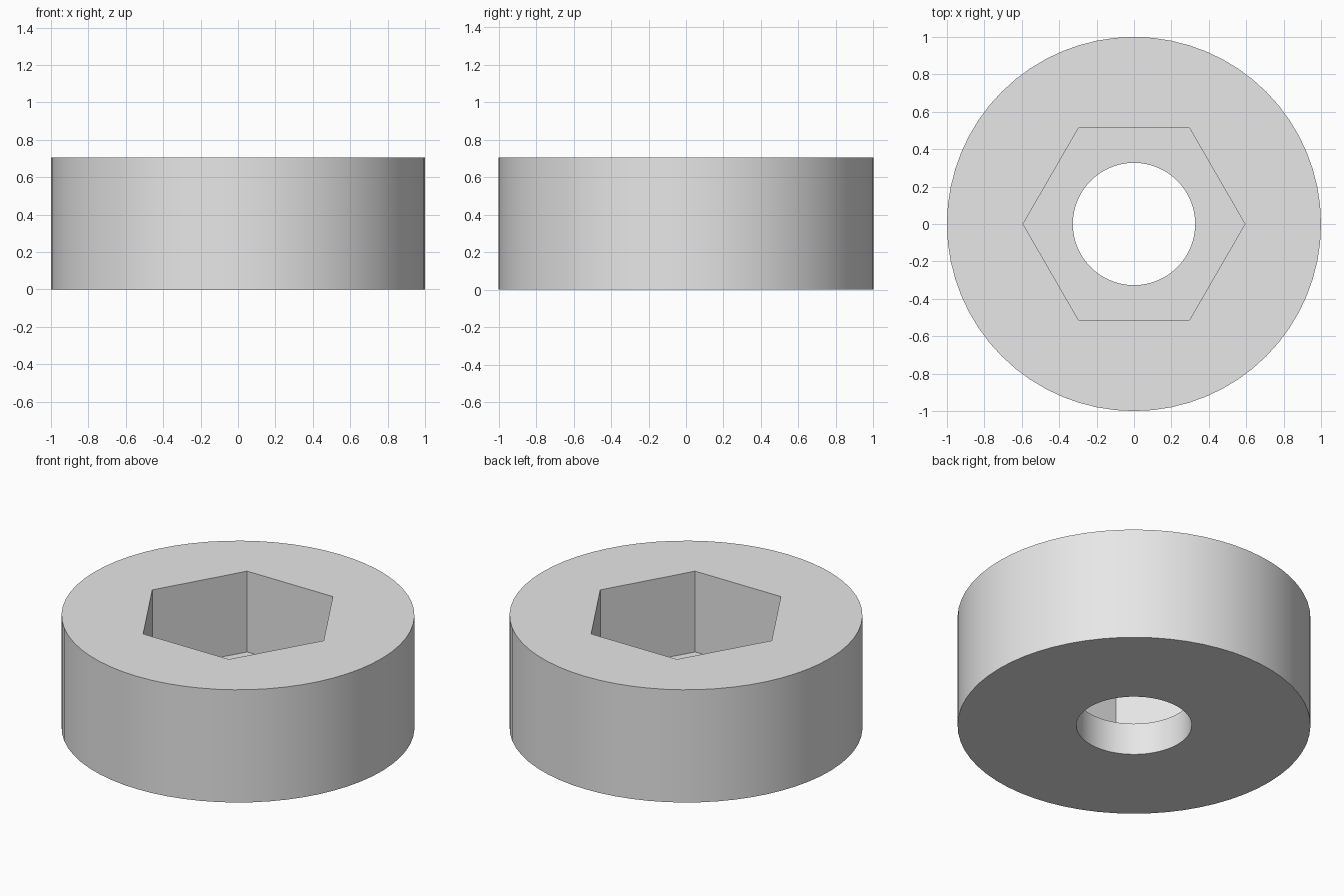
import bpy
import math

cube = bpy.data.objects.get("Cube")
if cube:
    bpy.data.objects.remove(cube, do_unlink=True)

HEIGHT = 0.705       # overall thickness
FLOOR = 0.2          # level of the hex pocket floor
HEX_RADIUS = 0.593   # centre to corner
BORE_RADIUS = 0.327

grey = bpy.data.materials.new("light grey")
grey.use_nodes = True
colour = (0.8, 0.8, 0.8, 1)
grey.diffuse_color = colour
grey.node_tree.nodes["Principled BSDF"].inputs["Base Color"].default_value = colour


def prism(name, sides, radius, bottom, top, turn=0):
    """Upright prism or cylinder between two heights."""
    bpy.ops.mesh.primitive_cylinder_add(
        vertices=sides, radius=radius, depth=top - bottom,
        location=(0, 0, (bottom + top) / 2), rotation=(0, 0, turn))
    obj = bpy.context.object
    obj.name = name
    obj.data.materials.append(grey)
    return obj


def cut(body, cutter):
    """Subtract the cutter, then discard it."""
    mod = body.modifiers.new(cutter.name, 'BOOLEAN')
    mod.operation = 'DIFFERENCE'
    mod.solver = 'EXACT'
    mod.object = cutter
    bpy.context.view_layer.objects.active = body
    bpy.ops.object.modifier_apply(modifier=mod.name)
    bpy.data.objects.remove(cutter, do_unlink=True)


# Round body with a hex pocket from above and a bore right through
body = prism("round_body", 64, 1, 0, HEIGHT)
cut(body, prism("hex_pocket", 6, HEX_RADIUS, FLOOR, HEIGHT + 0.2, math.pi / 6))
cut(body, prism("round_bore", 64, BORE_RADIUS, -0.2, HEIGHT + 0.2))

# Smooth the round walls, keep the rims and hex corners sharp
bpy.ops.object.select_all(action='DESELECT')
body.select_set(True)
bpy.context.view_layer.objects.active = body
bpy.ops.object.shade_smooth_by_angle(angle=math.radians(30))
